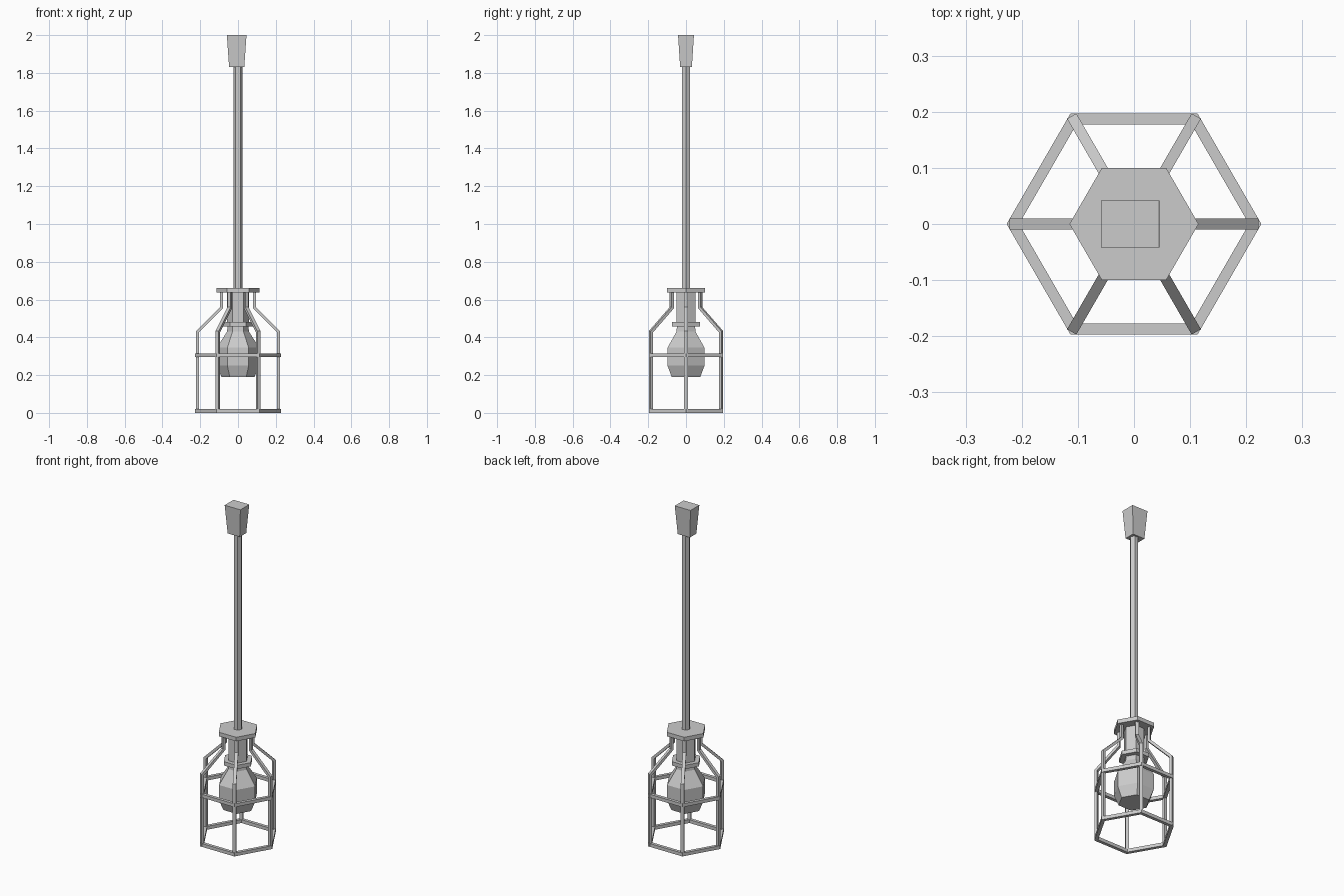
import bpy, bmesh, math

if "Cube" in bpy.data.objects:
    bpy.data.objects.remove(bpy.data.objects["Cube"])

SIDES = 6


def finish(name, bm):
    bmesh.ops.recalc_face_normals(bm, faces=bm.faces)
    me = bpy.data.meshes.new(name)
    bm.to_mesh(me)
    bm.free()
    ob = bpy.data.objects.new(name, me)
    bpy.context.collection.objects.link(ob)
    return ob


def lathe(name, profile, ring=False):
    """Six-sided turned part from (radius, z) points; ring=True closes the section."""
    bm = bmesh.new()
    loops = []
    for r, z in profile:
        loops.append([bm.verts.new((r * math.cos(i * math.tau / SIDES),
                                    r * math.sin(i * math.tau / SIDES), z))
                      for i in range(SIDES)])
    pairs = list(zip(loops, loops[1:]))
    if ring:
        pairs.append((loops[-1], loops[0]))
    for a, b in pairs:
        for i in range(SIDES):
            j = (i + 1) % SIDES
            bm.faces.new((a[i], a[j], b[j], b[i]))
    if not ring:
        bm.faces.new(loops[0])
        bm.faces.new(loops[-1])
    return finish(name, bm)


def cage_bar(name, angle):
    """Bent flat bar lying in the radial plane at the given angle."""
    path = [(0.080, 0.094, 0.645, 0.645), (0.080, 0.094, 0.553, 0.560),
            (0.207, 0.222, 0.426, 0.433), (0.207, 0.222, 0.004, 0.004)]
    c, s = math.cos(angle), math.sin(angle)
    w = 0.0095
    bm = bmesh.new()
    sections = []
    for r0, r1, z0, z1 in path:
        sections.append([bm.verts.new((r * c - t * s, r * s + t * c, z))
                         for r, t, z in ((r0, -w, z0), (r1, -w, z1),
                                         (r1, w, z1), (r0, w, z0))])
    for a, b in zip(sections, sections[1:]):
        for i in range(4):
            j = (i + 1) % 4
            bm.faces.new((a[i], a[j], b[j], b[i]))
    bm.faces.new(sections[0])
    bm.faces.new(sections[-1])
    return finish(name, bm)


# Ceiling mount: small tapered block
bm = bmesh.new()
bmesh.ops.create_cube(bm, size=1)
for v in bm.verts:
    top = v.co.z > 0
    v.co.x = math.copysign(0.052 if top else 0.040, v.co.x) - 0.007
    v.co.y = math.copysign(0.042 if top else 0.031, v.co.y)
    v.co.z = 2.0 if top else 1.83
finish("ceiling_mount", bm)

# Hanging rod, cage cap, socket and collar
lathe("hanging_rod", [(0.024, 0.65), (0.024, 1.84)])
lathe("cage_cap", [(0.115, 0.638), (0.115, 0.662)])
lathe("socket", [(0.057, 0.47), (0.057, 0.645)])
lathe("socket_collar", [(0.085, 0.457), (0.085, 0.48)])

# Bulb
lathe("bulb", [(0.087, 0.19), (0.113, 0.25), (0.113, 0.345),
               (0.058, 0.43), (0.055, 0.465)])

# Cage rings
for name, z in (("cage_bottom_ring", 0.0), ("cage_middle_ring", 0.295)):
    lathe(name, [(0.205, z), (0.227, z), (0.227, z + 0.02), (0.205, z + 0.02)], ring=True)

# Cage bars
for i in range(SIDES):
    cage_bar(f"cage_bar_{i + 1}", i * math.tau / SIDES)
